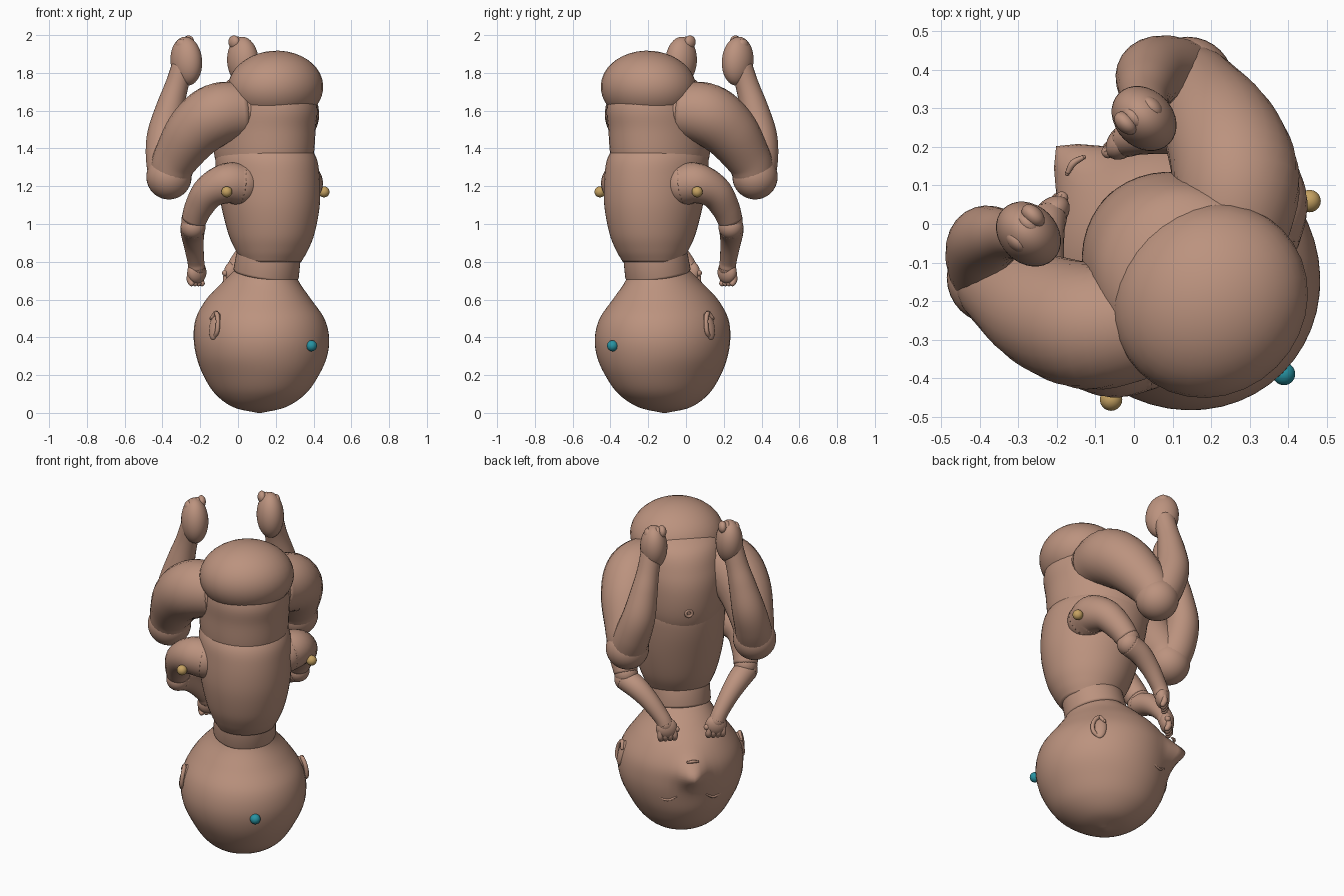
import bpy, bmesh, math
from mathutils import Vector, Matrix

if "Cube" in bpy.data.objects:
    bpy.data.objects.remove(bpy.data.objects["Cube"])

# Parts are laid out facing +y, then the figure is turned about z
TURN = Matrix.Rotation(math.radians(45), 4, 'Z')


def material(name, rgb):
    m = bpy.data.materials.new(name)
    m.use_nodes = True
    m.diffuse_color = (*rgb, 1)
    m.node_tree.nodes["Principled BSDF"].inputs["Base Color"].default_value = (*rgb, 1)
    return m


SKIN = material("warm skin", (0.5, 0.29, 0.21))
GOLD = material("gold", (0.56, 0.36, 0.12))
TEAL = material("teal", (0.02, 0.29, 0.36))


def finish(name, bm, mat=SKIN):
    bmesh.ops.recalc_face_normals(bm, faces=bm.faces)
    bm.transform(TURN)
    me = bpy.data.meshes.new(name)
    bm.to_mesh(me)
    bm.free()
    me.materials.append(mat)
    me.shade_smooth()
    ob = bpy.data.objects.new(name, me)
    bpy.context.collection.objects.link(ob)
    return ob


def smooth_rows(rows, steps=6):
    """Catmull-Rom interpolation of tuples of any length."""
    p = [Vector(r) for r in rows]
    p = [p[0] * 2 - p[1]] + p + [p[-1] * 2 - p[-2]]
    out = []
    for a, b, c, d in zip(p, p[1:], p[2:], p[3:]):
        for i in range(steps):
            t = i / steps
            out.append(0.5 * (2 * b + (c - a) * t + (2 * a - 5 * b + 4 * c - d) * t ** 2
                              + (3 * b - a - 3 * c + d) * t ** 3))
    return out + [p[-2]]


def skin_rings(bm, rings):
    loops = [[bm.verts.new(v) for v in ring] for ring in rings]
    n = len(loops[0])
    for lo, hi in zip(loops, loops[1:]):
        for i in range(n):
            j = (i + 1) % n
            bm.faces.new((lo[i], lo[j], hi[j], hi[i]))
    bm.faces.new(loops[0])
    bm.faces.new(loops[-1])


def body_loft(rows, n=48):
    """Stack of ellipses from rows of (z, back, front, half width)."""
    bm = bmesh.new()
    rings = []
    for z, back, front, w in smooth_rows(rows):
        mid, r = (back + front) / 2, (front - back) / 2
        rings.append([(w * math.cos(k * math.tau / n), mid + r * math.sin(k * math.tau / n), z)
                      for k in range(n)])
    skin_rings(bm, rings)
    return bm


def add_ball(bm, c, size, rot=Matrix()):
    m = Matrix.Translation(c) @ rot @ Matrix.Diagonal((*size, 1))
    bmesh.ops.create_uvsphere(bm, u_segments=32, v_segments=20, radius=1, matrix=m)


def add_tube(bm, pts, n=24):
    """Round limb through (x, y, z, radius) points, with round ends."""
    s = smooth_rows(pts)
    rings = []
    for i, p in enumerate(s):
        d = (s[min(i + 1, len(s) - 1)].xyz - s[max(i - 1, 0)].xyz).normalized()
        u = d.cross(Vector((0, 1, 0.3))).normalized()
        v = d.cross(u)
        rings.append([p.xyz + p.w * (u * math.cos(k * math.tau / n) + v * math.sin(k * math.tau / n))
                      for k in range(n)])
    skin_rings(bm, rings)
    for p in (s[0], s[-1]):
        add_ball(bm, p.xyz, (p.w,) * 3)


def pair(name, build):
    for side, sign in (("left", 1), ("right", -1)):
        bm = bmesh.new()
        build(bm)
        bm.transform(Matrix.Diagonal((sign, 1, 1, 1)))
        finish(side + "_" + name, bm)


# Head, egg shaped, with the nose pulled out of the face
bm = body_loft([(0, -.17, -.15, .01), (.03, -.30, -.02, .135), (.1, -.42, .085, .225),
                (.2, -.495, .15, .29), (.3, -.535, .18, .335), (.4, -.545, .195, .347),
                (.5, -.52, .19, .325), (.6, -.45, .14, .262), (.69, -.39, .05, .19),
                (.76, -.36, -.04, .15)])
for v in bm.verts:
    if v.co.y > 0:
        v.co.y += .09 * math.exp(-(v.co.x / .065) ** 2 - ((v.co.z - .47) / .075) ** 2)
finish("head", bm)

# Neck, tipped forward
bm = bmesh.new()
bmesh.ops.create_cone(bm, cap_ends=True, segments=48, radius1=.175, radius2=.168, depth=.17,
                      matrix=Matrix.Translation((0, -.225, .81)) @ Matrix.Rotation(.2, 4, 'X'))
neck = finish("neck", bm)
bevel = neck.modifiers.new("soft_rim", 'BEVEL')
bevel.width, bevel.segments = .015, 3

# Torso
finish("chest", body_loft([(.8, -.405, -.1, .16), (.86, -.445, -.06, .19), (.95, -.485, -.015, .222),
                           (1.1, -.515, .03, .25), (1.25, -.515, .065, .255),
                           (1.36, -.49, .075, .245), (1.43, -.42, .05, .19), (1.46, -.3, -.1, .05)]))
finish("belly", body_loft([(1.15, -.36, -.02, .12), (1.22, -.43, .03, .2), (1.35, -.475, .085, .24),
                           (1.5, -.49, .1, .25), (1.62, -.5, .08, .25), (1.74, -.45, .02, .22),
                           (1.82, -.35, -.12, .12)]))
bm = bmesh.new()
add_ball(bm, (0, -.28, 1.72), (.262, .245, .197), Matrix.Rotation(-.1, 4, 'X'))
finish("bottom", bm)


# Legs
def thigh(bm):
    add_tube(bm, [(.15, -.2, 1.6, .15), (.265, -.11, 1.58, .165), (.325, 0, 1.49, .152),
                  (.352, .11, 1.35, .122), (.357, .15, 1.27, .11)])
    add_ball(bm, (.357, .16, 1.25), (.12, .12, .12))


def shin(bm):
    add_tube(bm, [(.357, .165, 1.25, .105), (.335, .215, 1.36, .1), (.306, .242, 1.48, .092),
                  (.275, .23, 1.62, .075), (.25, .21, 1.73, .062), (.225, .185, 1.84, .06)])


def foot(bm):
    add_ball(bm, (.212, .175, 1.862), (.075, .092, .13), Matrix.Rotation(-.12, 4, 'X'))
    for i in range(4):
        add_ball(bm, (.17 + .025 * i, .2 - .006 * i, 1.963 - .006 * i), (.024, .035, .035))


# Arms
def upper_arm(bm):
    add_tube(bm, [(.22, -.24, 1.21, .11), (.285, -.2, 1.215, .107), (.335, -.12, 1.17, .09),
                  (.342, -.05, 1.09, .076), (.336, -.005, 1.02, .066)])


def forearm(bm):
    add_tube(bm, [(.336, 0, .985, .066), (.28, .06, .95, .062), (.222, .11, .89, .053),
                  (.165, .152, .81, .045), (.145, .165, .77, .045)])


def hand(bm):
    add_ball(bm, (.138, .17, .745), (.06, .04, .06))
    for i in range(4):
        add_tube(bm, [(.1 + .025 * i, .18, .74, .018), (.095 + .027 * i, .185, .705, .017),
                      (.095 + .026 * i, .175, .685, .015)], 10)
    add_tube(bm, [(.12, .17, .76, .018), (.085, .18, .74, .017)], 10)


# Ears: rounded flap with a raised rim
def ear(bm):
    add_ball(bm, (.33, -.16, .46), (.022, .038, .075), Matrix.Rotation(-.25, 4, 'Y'))
    add_tube(bm, [(.34, -.16, .395, .01), (.352, -.195, .43, .012), (.345, -.195, .49, .012),
                  (.33, -.165, .53, .012), (.335, -.135, .5, .009)], 10)


# Closed eyelids
def eyelid(bm):
    add_tube(bm, [(.085, .172, .325, .005), (.125, .155, .3, .007), (.165, .128, .305, .007),
                  (.195, .1, .335, .005)], 10)


for name, build in (("thigh", thigh), ("shin", shin), ("foot", foot), ("upper_arm", upper_arm),
                    ("forearm", forearm), ("hand", hand), ("ear", ear), ("eyelid", eyelid)):
    pair(name, build)

# Mouth and navel
bm = bmesh.new()
add_tube(bm, [(-.03, .215, .55, .006), (0, .223, .555, .009), (.03, .215, .55, .006)], 10)
finish("mouth", bm)
bm = bmesh.new()
add_tube(bm, [(.018 * math.cos(k), .092, 1.4 + .018 * math.sin(k), .008)
              for k in (i * math.tau / 8 for i in range(9))], 10)
finish("navel", bm)

# Marker beads
for name, c, mat in (("left_shoulder_bead", (.364, -.28, 1.17), GOLD),
                     ("right_shoulder_bead", (-.364, -.28, 1.17), GOLD),
                     ("head_bead", (0, -.55, .355), TEAL)):
    bm = bmesh.new()
    add_ball(bm, c, (.029,) * 3)
    finish(name, bm, mat)
